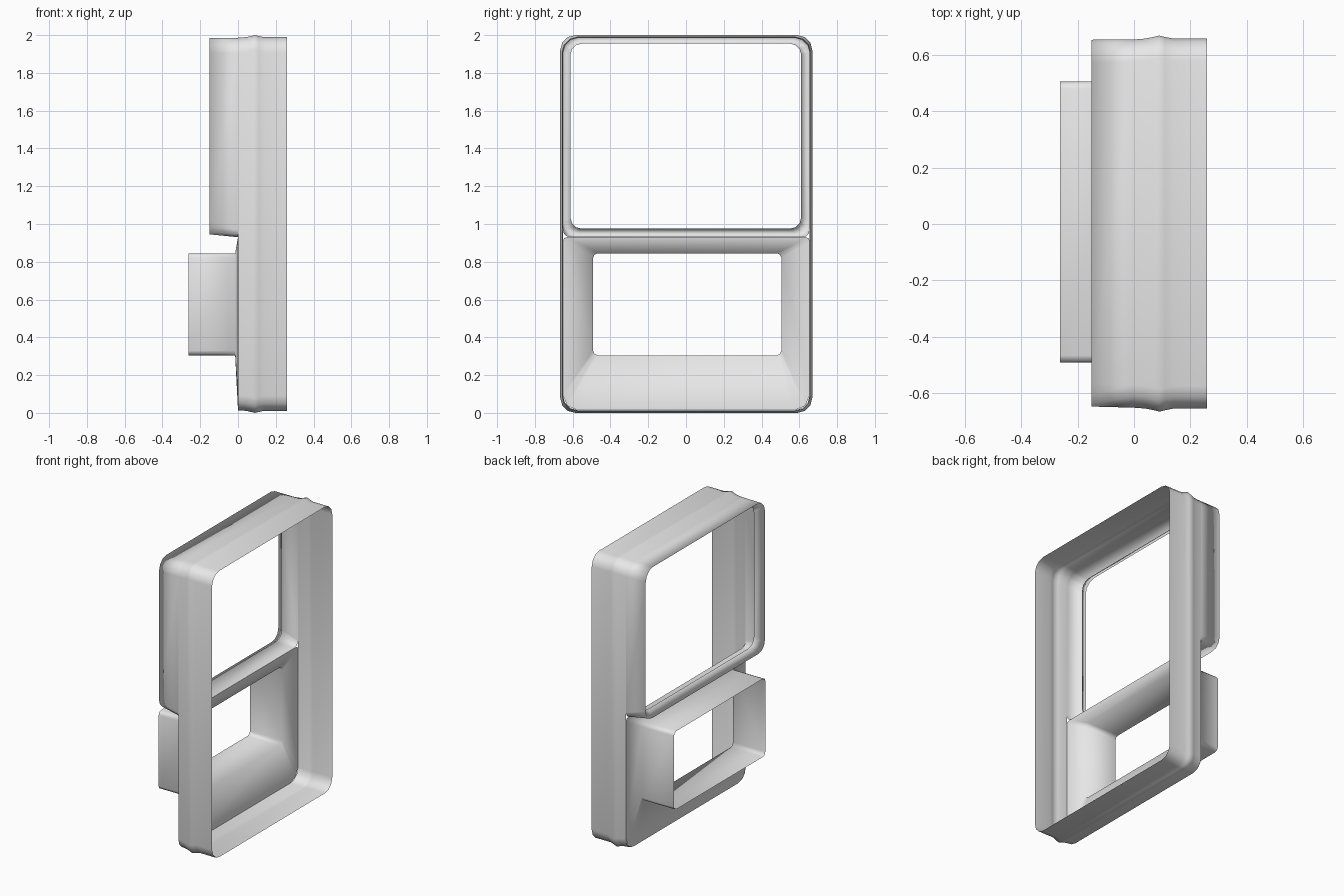
import bpy, bmesh, math

old = bpy.data.objects.get("Cube")
if old:
    bpy.data.objects.remove(old, do_unlink=True)

grey = bpy.data.materials.new("plain grey")
grey.use_nodes = True
grey.diffuse_color = (0.8, 0.8, 0.8, 1)
grey.node_tree.nodes["Principled BSDF"].inputs["Base Color"].default_value = grey.diffuse_color


def rounded_loop(x, y0, y1, z0, z1, r_low, r_high, steps):
    """Rounded rectangle across the x axis, with its own low and high corner radius."""
    corners = [(y0, z0, 1, 1, r_low, 180), (y1, z0, -1, 1, r_low, 270),
               (y1, z1, -1, -1, r_high, 0), (y0, z1, 1, -1, r_high, 90)]
    points = []
    for y, z, sy, sz, r, start in corners:
        for i in range(steps + 1):
            a = math.radians(start + 90 * i / steps)
            points.append((x, y + sy * r + r * math.cos(a), z + sz * r + r * math.sin(a)))
    return points


def loft(name, loops):
    """Open sheet skinned through the loops, running from +x to -x."""
    bm = bmesh.new()
    rings = [[bm.verts.new(p) for p in loop] for loop in loops]
    for a, b in zip(rings, rings[1:]):
        n = len(a)
        for i in range(n):
            j = (i + 1) % n
            bm.faces.new((a[i], b[i], b[j], a[j]))
    for f in bm.faces:
        f.smooth = True
    mesh = bpy.data.meshes.new(name)
    bm.to_mesh(mesh)
    bm.free()
    mesh.materials.append(grey)
    obj = bpy.data.objects.new(name, mesh)
    bpy.context.collection.objects.link(obj)
    return obj


# Tall outer frame with a shallow raised rib around it
frame = []
for x, grow in ((0.26, 0), (0.14, 0), (0.11, 0.006), (0.09, 0.011), (0.07, 0.006), (0.04, 0), (0, -0.003)):
    frame.append(rounded_loop(x, -0.655 - grow, 0.658 + grow, 0.011 - grow,
                              1.989 + grow, 0.08, 0.08, 3))
loft("outer_frame", frame)

# Upper collar with an inward turned lip around the large opening
loft("upper_collar", [
    rounded_loop(0, -0.652, 0.655, 0.93, 1.986, 0.04, 0.08, 3),
    rounded_loop(-0.15, -0.648, 0.654, 0.945, 1.986, 0.07, 0.08, 3),
    rounded_loop(-0.09, -0.612, 0.61, 0.975, 1.955, 0.06, 0.06, 3),
])

# Lower panel running in to the small duct
loft("lower_panel_and_duct", [
    rounded_loop(0, -0.652, 0.655, 0.014, 0.93, 0.08, 0.02, 2),
    rounded_loop(-0.015, -0.492, 0.505, 0.305, 0.845, 0.025, 0.025, 2),
    rounded_loop(-0.262, -0.492, 0.505, 0.305, 0.845, 0.025, 0.025, 2),
])
